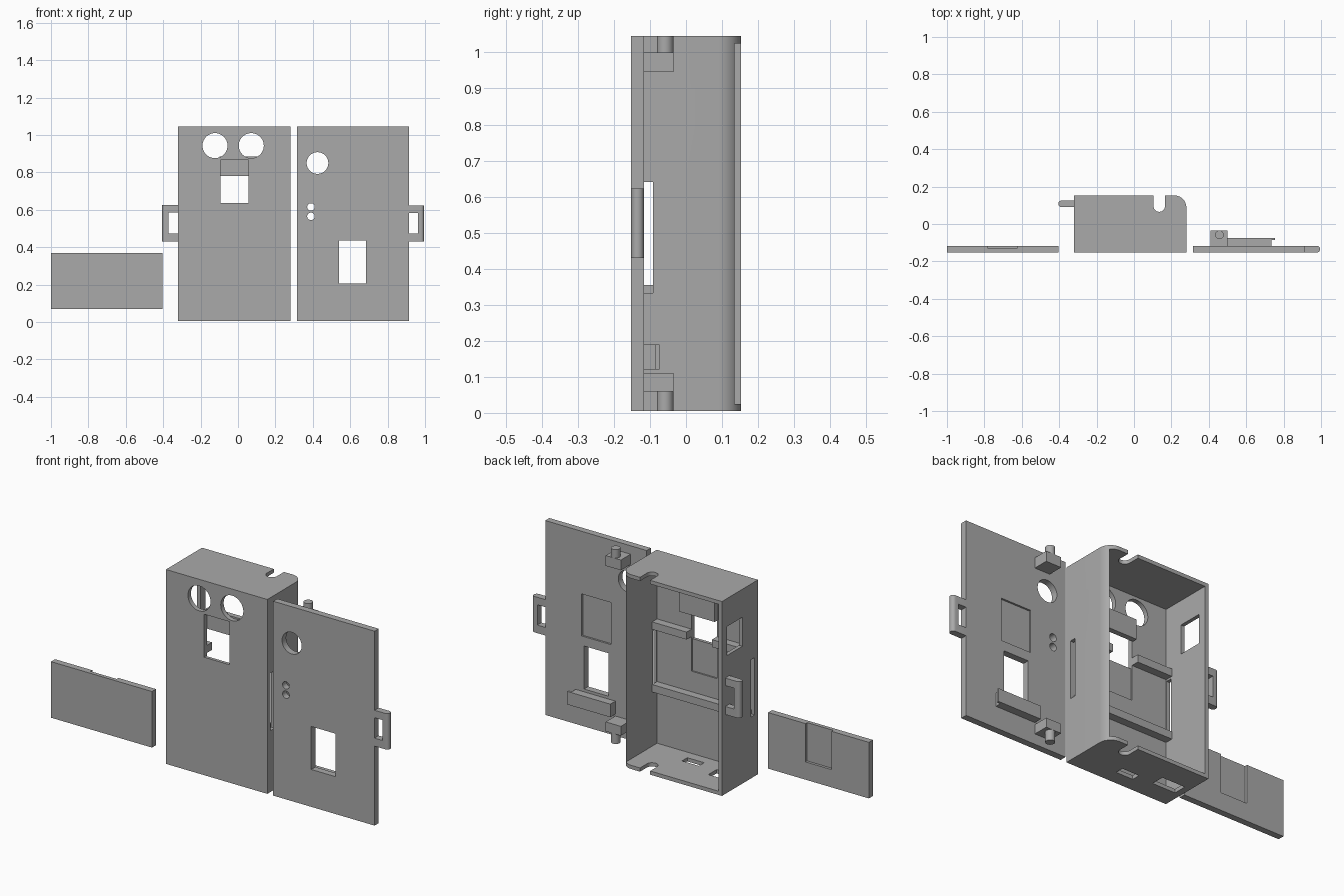
import bpy, bmesh, math
from mathutils import Matrix, Vector

if "Cube" in bpy.data.objects:
    bpy.data.objects.remove(bpy.data.objects["Cube"])

grey = bpy.data.materials.new("plain grey")
grey.diffuse_color = (0.4, 0.4, 0.4, 1)
grey.use_nodes = True
grey.node_tree.nodes["Principled BSDF"].inputs["Base Color"].default_value = grey.diffuse_color


def finish(name, bm):
    bmesh.ops.recalc_face_normals(bm, faces=bm.faces)
    mesh = bpy.data.meshes.new(name)
    bm.to_mesh(mesh)
    bm.free()
    mesh.materials.append(grey)
    ob = bpy.data.objects.new(name, mesh)
    bpy.context.collection.objects.link(ob)
    return ob


def box(name, x, y, z):
    """Block given by its (low, high) range on each axis."""
    bm = bmesh.new()
    bmesh.ops.create_cube(bm, size=1)
    for v in bm.verts:
        v.co = Vector([(r[0] + r[1]) / 2 + c * (r[1] - r[0]) for r, c in zip((x, y, z), v.co)])
    return finish(name, bm)


def rod(name, centre, radius, length, axis="Z", sides=40):
    bm = bmesh.new()
    rot = Matrix.Rotation(math.pi / 2, 4, "X") if axis == "Y" else Matrix()
    bmesh.ops.create_cone(bm, cap_ends=True, segments=sides, radius1=radius, radius2=radius,
                          depth=length, matrix=Matrix.Translation(centre) @ rot)
    return finish(name, bm)


def prism(name, outline, z0, z1):
    """Outline in x, y pushed up along z."""
    bm = bmesh.new()
    face = bm.faces.new([bm.verts.new((x, y, z0)) for x, y in outline])
    top = bmesh.ops.extrude_face_region(bm, geom=[face])["geom"]
    bmesh.ops.translate(bm, vec=(0, 0, z1 - z0), verts=[v for v in top if isinstance(v, bmesh.types.BMVert)])
    return finish(name, bm)


def cut(ob, *cutters):
    bpy.context.view_layer.objects.active = ob
    for c in cutters:
        mod = ob.modifiers.new("cut", "BOOLEAN")
        mod.operation, mod.solver, mod.object = "DIFFERENCE", "EXACT", c
        bpy.ops.object.modifier_apply(modifier=mod.name)
        bpy.data.objects.remove(c, do_unlink=True)


def smooth(ob):
    bpy.ops.object.select_all(action="DESELECT")
    ob.select_set(True)
    bpy.context.view_layer.objects.active = ob
    bpy.ops.object.shade_smooth_by_angle(angle=math.radians(30))


def arc(cx, cy, r, a0, a1, n=12):
    return [(cx + r * math.cos(math.radians(a0 + (a1 - a0) * i / n)),
             cy + r * math.sin(math.radians(a0 + (a1 - a0) * i / n))) for i in range(n + 1)]


def latch(name, x_base, x_tip, y0, y1, z0, z1):
    """Loop with a rounded grip, standing out sideways from a wall."""
    r = (y1 - y0) / 2
    s = 1 if x_tip > x_base else -1
    inner = x_tip - s * 0.033
    tip = [(x_tip - s * r + s * abs(px), py) for px, py in arc(0, (y0 + y1) / 2, r, -90, 90)]
    ob = prism(name, [(x_base, y0)] + tip + [(x_base, y1)], z0, z1)
    lo, hi = sorted((x_base - s * 0.01, inner))
    cut(ob, box("gap", (lo, hi), (y0 - .1, y1 + .1), (z0 + .043, z1 - .04)))
    smooth(ob)


# Case: open at the back, one rounded rear edge
Z0, Z1 = 0.005, 1.045
case = prism("case", [(-.32, .153), (-.32, -.152), (.28, -.152)] + arc(.215, .088, .065, 0, 90), Z0, Z1)
cut(case,
    box("cavity", (-.3, .26), (-.127, .3), (Z0 + .02, Z1 - .02)),
    rod("left_eye", (-.123, -.14, .943), .067, .1, "Y"),
    rod("right_eye", (.071, -.14, .943), .067, .1, "Y"),
    box("front_window", (-.094, .056), (-.2, -.1), (.636, .866)),
    box("front_recess", (-.094, .056), (-.135, -.1), (.465, .65)),
    box("side_slots", (-.4, .4), (-.124, -.091), (.333, .64)),
    box("side_window", (-.4, -.28), (-.02, .11), (.74, .895)),
    box("small_port", (-.055, .045), (-.075, -.03), (-.1, .1)),
    box("large_port", (-.285, -.15), (-.045, .025), (-.1, .1)),
    box("hinge_slot", (.105, .165), (.095, .3), (-.1, 1.2)),
    rod("hinge_seat", (.135, .095, .5), .03, 1.4))
smooth(case)

# Inner rails and the sensor rest behind the front window
box("upper_rail_right", (.056, .26), (-.128, -.085), (.65, .69))
box("upper_rail_left", (-.3, -.094), (-.128, -.085), (.65, .69))
box("lower_rail", (-.3, .26), (-.128, -.085), (.315, .355))
box("sensor_rest", (-.1, .11), (-.128, -.1), (.78, .885))
latch("case_latch", -.32, -.405, .09, .125, .43, .625)

# Cover with its openings
FRONT, BACK = -.152, -.117
cover = box("cover", (.315, .915), (FRONT, BACK), (Z0, Z1))
cut(cover,
    rod("lens", (.425, -.14, .85), .058, .1, "Y"),
    rod("upper_lamp", (.39, -.14, .615), .02, .1, "Y"),
    rod("lower_lamp", (.39, -.14, .565), .02, .1, "Y"),
    box("window", (.54, .685), (-.2, -.05), (.205, .435)),
    box("recess", (.525, .7), (BACK - .01, -.05), (.485, .71)))
smooth(cover)
latch("cover_latch", .915, .995, FRONT, BACK, .43, .622)

# Hinge blocks and pins on the cover
for name, block, pin in (("upper", (.945, 1.0), (1.0, Z1)), ("lower", (.06, .11), (Z0, .06))):
    box(name + "_hinge_block", (.41, .5), (BACK - .002, -.035), block)
    p = rod(name + "_hinge_pin", (.457, -.058, sum(pin) / 2), .023, pin[1] - pin[0])
    smooth(p)

# Lipped bar on the cover
box("bar_body", (.5, .735), (BACK - .002, -.086), (.12, .19))
box("bar_lip", (.5, .755), (-.086, -.074), (.12, .19))

# Loose panel with a shallow recess open at the top
panel = box("panel", (-1.0, -.403), (FRONT, -.118), (.07, .37))
cut(panel, box("panel_recess", (-.78, -.625), (-.132, 0), (.165, .5)))
